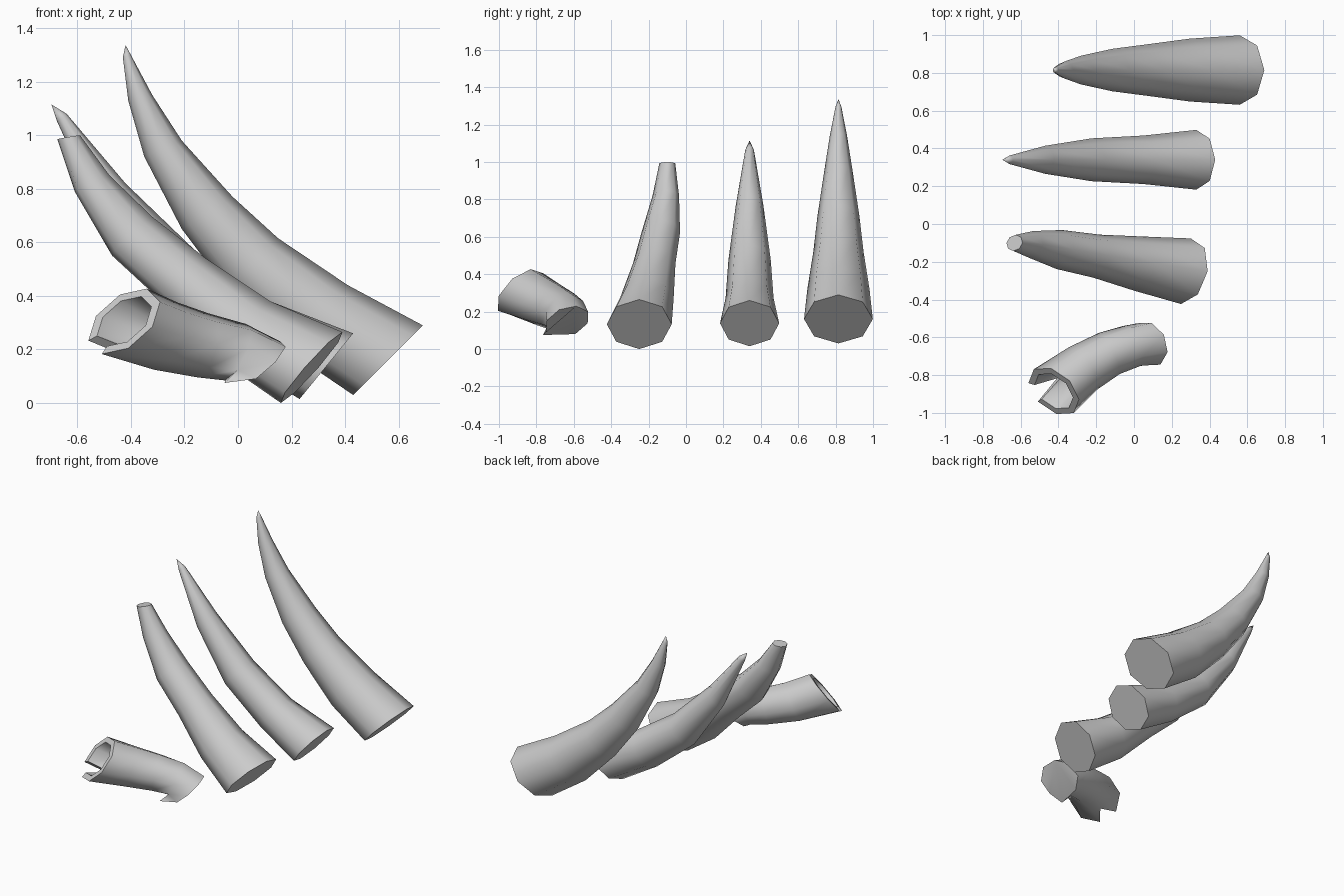
import bpy, bmesh
from math import cos, sin, pi, radians
from mathutils import Vector

SIDES = 8

cube = bpy.data.objects.get("Cube")
if cube:
    bpy.data.objects.remove(cube, do_unlink=True)

ivory = bpy.data.materials.new("grey_ivory")
ivory.use_nodes = True
grey = (0.6, 0.6, 0.6, 1)
ivory.diffuse_color = grey
ivory.node_tree.nodes["Principled BSDF"].inputs["Base Color"].default_value = grey


def add_ring(bm, centre, up, side, phase=0.0):
    """Octagonal cross-section spanned by two half-axis vectors."""
    ring = []
    for k in range(SIDES):
        a = 2 * pi * (k + phase) / SIDES
        ring.append(bm.verts.new(centre + up * cos(a) + side * sin(a)))
    return ring


def bridge(bm, first, second, skip=None):
    for k in range(SIDES):
        if k != skip:
            j = (k + 1) % SIDES
            bm.faces.new((first[k], first[j], second[j], second[k]))


def fan(bm, ring, apex):
    for k in range(SIDES):
        pair = (ring[k], ring[(k + 1) % SIDES])
        if apex not in pair:
            bm.faces.new((*pair, apex))


def finish(bm, name):
    bmesh.ops.recalc_face_normals(bm, faces=bm.faces)
    mesh = bpy.data.meshes.new(name)
    bm.to_mesh(mesh)
    bm.free()
    mesh.materials.append(ivory)
    obj = bpy.data.objects.new(name, mesh)
    bpy.context.collection.objects.link(obj)
    bpy.ops.object.select_all(action="DESELECT")
    obj.select_set(True)
    bpy.context.view_layer.objects.active = obj
    bpy.ops.object.shade_smooth_by_angle(angle=radians(60))
    return obj


def tusk(name, upper, lower, depths, lean=0.0, tip=None):
    """Loft between an upper and a lower profile curve; tip closes it to a point."""
    bm = bmesh.new()
    rings = []
    for (tx, tz), (bx, bz), y in zip(upper, lower, depths):
        centre = Vector(((tx + bx) / 2, y, (tz + bz) / 2))
        up = Vector(((tx - bx) / 2, 0, (tz - bz) / 2))
        side = Vector((lean, 1, 0)).normalized() * up.length
        rings.append(add_ring(bm, centre, up, side))
    for first, second in zip(rings, rings[1:]):
        bridge(bm, first, second)
    bm.faces.new(rings[0])
    if tip:
        fan(bm, rings[-1], bm.verts.new(tip))
    else:
        bm.faces.new(rings[-1])
    return finish(bm, name)


# Largest tusk, at the back
tusk("large_tusk",
     [(.69, .29), (.41, .44), (.15, .615), (-.02, .77), (-.21, .98), (-.32, 1.15), (-.40, 1.30)],
     [(.43, .03), (.18, .20), (-.04, .425), (-.21, .65), (-.35, .92), (-.41, 1.13), (-.43, 1.29)],
     [.815] * 7, tip=(-.42, .815, 1.337))

# Slimmer, straighter tusk
tusk("slim_tusk",
     [(.43, .26), (.12, .38), (-.15, .56), (-.42, .82), (-.64, 1.08)],
     [(.23, .015), (-.02, .165), (-.30, .39), (-.52, .71), (-.675, 1.05)],
     [.34] * 5, tip=(-.697, .34, 1.115))

# Tusk with a sawn-off tip, leaning sideways
tusk("blunt_tusk",
     [(.39, .265), (.12, .38), (-.12, .54), (-.32, .695), (-.48, .85), (-.59, 1.0)],
     [(.16, 0), (-.07, .16), (-.28, .375), (-.47, .55), (-.61, .79), (-.675, .985)],
     [-.25, -.21, -.17, -.135, -.108, -.10], lean=.15)


# Broken hollow stump in front
def stump_ring(bm, centre, axis, radius):
    axis = Vector(axis).normalized()
    ref = Vector((-1, 0, -1))
    up = (ref - axis * ref.dot(axis)).normalized()
    # The half-step phase puts the split segment last, centred on the ref direction
    return add_ring(bm, Vector(centre), up * radius, axis.cross(up) * radius, 0.5)


def split(bm, rim, deep, amount):
    """Fill the last segment of a band with a V-shaped notch; return its apex."""
    a, b, c, d = rim[-1], rim[0], deep[0], deep[-1]
    apex = bm.verts.new(((a.co + b.co) / 2).lerp((c.co + d.co) / 2, amount))
    for tri in ((a, apex, d), (b, c, apex), (apex, c, d)):
        bm.faces.new(tri)
    return apex


bm = bmesh.new()
mouth, mouth_axis = (-.425, -.885, .305), (-.52, -.58, .62)
pit = stump_ring(bm, (-.31, -.80, .25), (-.7, -.5, .4), .085)
inner = stump_ring(bm, mouth, mouth_axis, .12)
outer = stump_ring(bm, mouth, mouth_axis, .158)
body = [stump_ring(bm, (-.27, -.765, .25), (-.75, -.5, .35), .135),
        stump_ring(bm, (-.13, -.685, .215), (-.85, -.42, .2), .122),
        stump_ring(bm, (-.01, -.645, .19), (-.85, -.35, .4), .116)]
cap = stump_ring(bm, (.08, -.635, .145), (-.62, -.29, .74), .125)

last = SIDES - 1
bridge(bm, pit, inner, last)
bridge(bm, inner, outer, last)
bridge(bm, outer, body[0], last)
notch_in = split(bm, inner, pit, .8)
notch_out = split(bm, outer, body[0], .8)
for k in (0, last):
    bm.faces.new((outer[k], notch_out, notch_in, inner[k]))
fan(bm, pit, bm.verts.new((-.25, -.76, .235)))

# Snapped corner on the closed end, faceted from the opposite side
corner = Vector((-.05, -.765, .075))
min(cap, key=lambda v: (v.co - corner).length).co = corner
for first, second in zip(body, body[1:] + [cap]):
    bridge(bm, first, second)
ridge = Vector((.155, -.61, .215))
fan(bm, cap, min(cap, key=lambda v: (v.co - ridge).length))
finish(bm, "hollow_stump")
